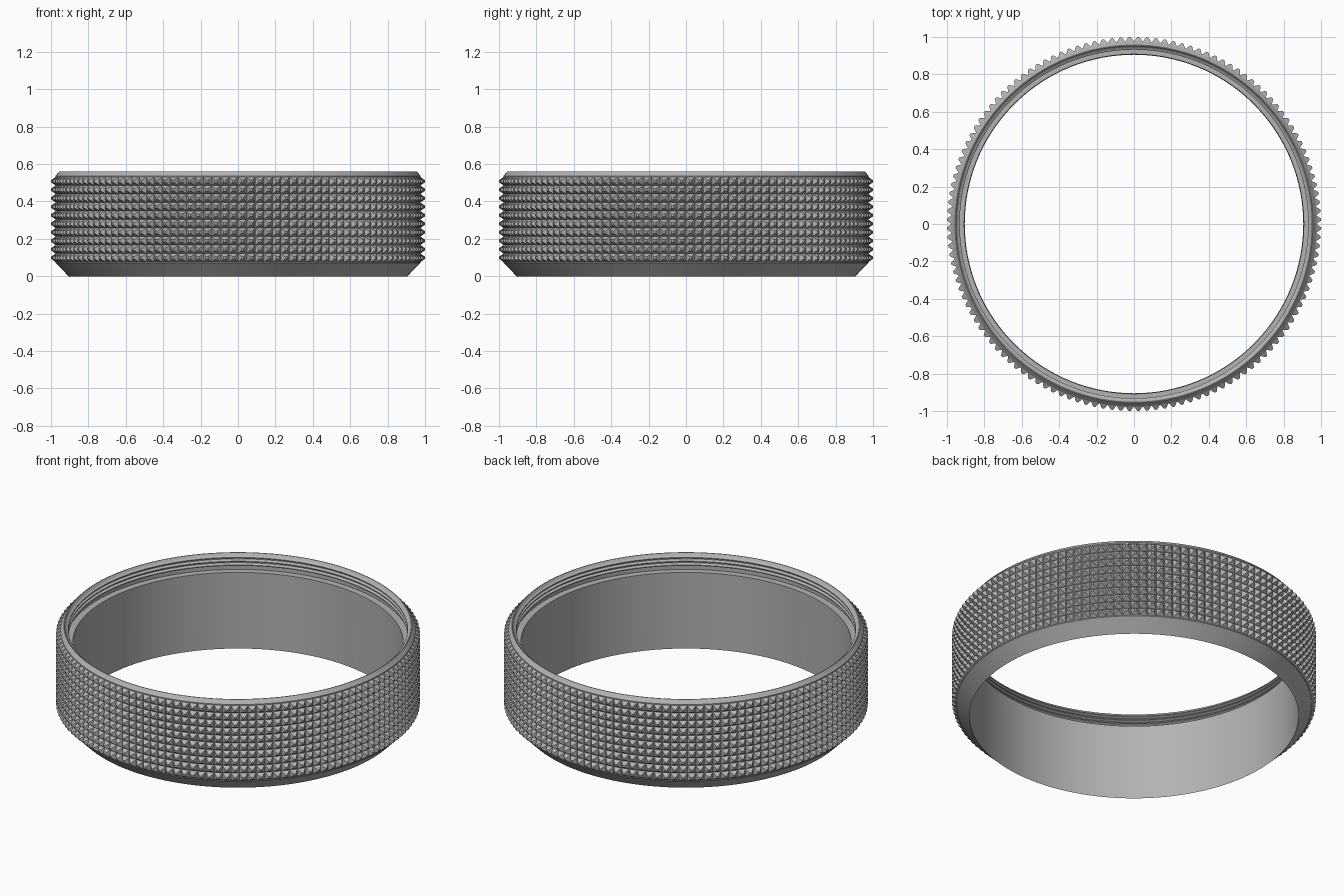
import bpy, bmesh, math

cube = bpy.data.objects.get("Cube")
if cube:
    bpy.data.objects.remove(cube, do_unlink=True)

COLUMNS, ROWS = 132, 10
KNURL_BOTTOM, KNURL_TOP = 0.076, 0.531
ROOT, TIP = 0.976, 1.0
STEP = 2 * math.pi / COLUMNS

steel = bpy.data.materials.new("grey metal")
steel.use_nodes = True
grey = (0.45, 0.45, 0.45, 1)
steel.diffuse_color = grey
steel.node_tree.nodes["Principled BSDF"].inputs["Base Color"].default_value = grey


def polar(r, a, z):
    return (r * math.cos(a), r * math.sin(a), z)


def add_object(name, bm):
    mesh = bpy.data.meshes.new(name)
    bm.to_mesh(mesh)
    bm.free()
    mesh.materials.append(steel)
    obj = bpy.data.objects.new(name, mesh)
    bpy.context.collection.objects.link(obj)
    return obj


# Ring body: chamfered outside, plain bore, ledge and internal thread at the top
profile = [(0.905, 0), (ROOT, KNURL_BOTTOM - 0.004), (ROOT, KNURL_TOP + 0.006),
           (0.957, 0.56), (0.953, 0.56), (0.945, 0.548)]
for i in range(3):
    z = 0.54 - i * 0.023
    profile += [(0.932, z), (0.932, z - 0.005), (0.947, z - 0.012), (0.947, z - 0.016)]
profile += [(0.947, 0.46), (0.908, 0.46)]

bm = bmesh.new()
rings = [[bm.verts.new(polar(r, c * STEP, z)) for c in range(COLUMNS)] for r, z in profile]
for k, low in enumerate(rings):
    high = rings[(k + 1) % len(rings)]
    for c in range(COLUMNS):
        d = (c + 1) % COLUMNS
        bm.faces.new((low[c], low[d], high[d], high[c]))
bmesh.ops.recalc_face_normals(bm, faces=bm.faces)
body = add_object("ring_body", bm)
bpy.ops.object.select_all(action='DESELECT')
body.select_set(True)
bpy.context.view_layer.objects.active = body
bpy.ops.object.shade_smooth_by_angle(angle=math.radians(20))

# Knurled grip: rows of blunt four-sided studs around the ring
bm = bmesh.new()
pitch = (KNURL_TOP - KNURL_BOTTOM) / ROWS
corners = [(-1, -1), (1, -1), (1, 1), (-1, 1)]


def stud_loop(angle, z, r, size):
    return [bm.verts.new(polar(r, angle + u * size * STEP / 2, z + v * size * pitch / 2))
            for u, v in corners]


for row in range(ROWS):
    z = KNURL_BOTTOM + (row + 0.5) * pitch
    for c in range(COLUMNS):
        angle = (c + 0.5) * STEP
        base = stud_loop(angle, z, ROOT - 0.001, 1)
        top = stud_loop(angle, z, TIP, 0.25)
        bm.faces.new(top)
        for k in range(4):
            n = (k + 1) % 4
            bm.faces.new((base[k], base[n], top[n], top[k]))
add_object("knurled_grip", bm)
